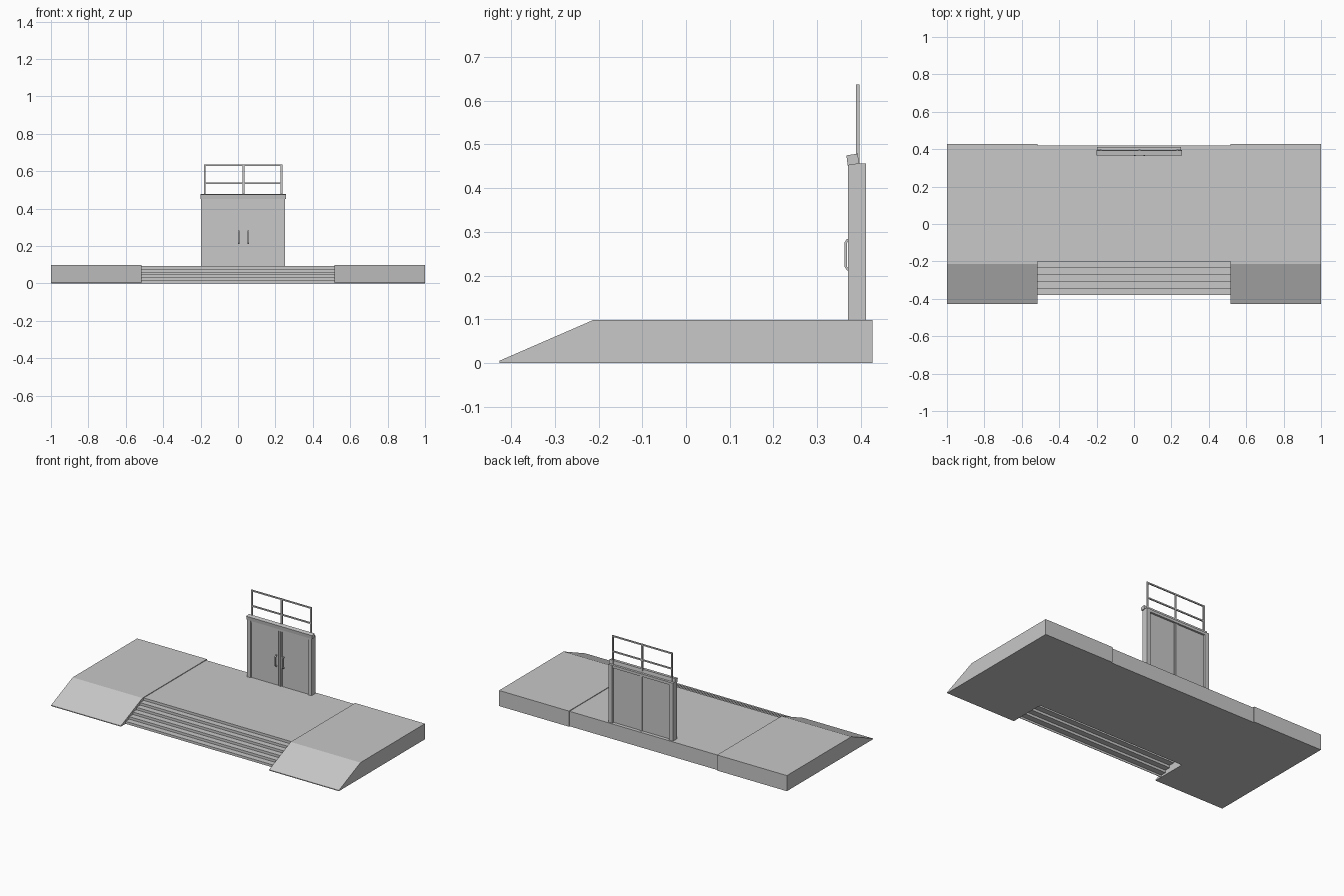
import bpy
import bmesh
from mathutils import Vector

cube = bpy.data.objects.get("Cube")
if cube:
    bpy.data.objects.remove(cube, do_unlink=True)

grey = bpy.data.materials.new("concrete grey")
grey.use_nodes = True
colour = (0.58, 0.58, 0.58, 1)
grey.diffuse_color = colour
grey.node_tree.nodes["Principled BSDF"].inputs["Base Color"].default_value = colour


def extrude_x(name, profile, x0, x1):
    """Extrude a closed (y, z) profile along x."""
    bm = bmesh.new()
    face = bm.faces.new([bm.verts.new((x0, y, z)) for y, z in profile])
    out = bmesh.ops.extrude_face_region(bm, geom=[face])
    moved = [v for v in out["geom"] if isinstance(v, bmesh.types.BMVert)]
    bmesh.ops.translate(bm, verts=moved, vec=Vector((x1 - x0, 0, 0)))
    bmesh.ops.recalc_face_normals(bm, faces=bm.faces)
    mesh = bpy.data.meshes.new(name)
    bm.to_mesh(mesh)
    bm.free()
    mesh.materials.append(grey)
    obj = bpy.data.objects.new(name, mesh)
    bpy.context.collection.objects.link(obj)
    return obj


def box(name, x0, x1, y0, y1, z0, z1):
    return extrude_x(name, [(y0, z0), (y1, z0), (y1, z1), (y0, z1)], x0, x1)


# Platform: sloped blocks at both ends, slightly lower landing between
INNER, TOP, LANDING = 0.515, 0.098, 0.094
STAIR_BACK, STAIR_FRONT = -0.2, -0.38
ramp = [(-0.427, 0), (0.427, 0), (0.427, TOP), (-0.213, TOP), (-0.427, 0.005)]
extrude_x("right_ramp_block", ramp, -1, -INNER)
extrude_x("left_ramp_block", ramp, INNER, 1)
box("landing", -INNER, INNER, STAIR_BACK, 0.42, 0, LANDING)

# Stairs: folded sheet of risers and treads, open underneath
TREADS, SHEET = 5, 0.003
run = (STAIR_BACK - STAIR_FRONT) / TREADS
rise = LANDING / (TREADS + 1)
upper = [(STAIR_FRONT, 0)]
for i in range(TREADS):
    y, z = STAIR_FRONT + i * run, (i + 1) * rise
    upper += [(y, z), (y + run, z)]
upper.append((STAIR_BACK, LANDING))
lower = [(y + SHEET, max(z - SHEET, 0)) for y, z in upper]
extrude_x("stairs", upper + lower[::-1], -INNER, INNER)

# Door frame, leaves and mullion
LEFT, RIGHT, MID = 0.251, -0.198, 0.029
box("right_jamb", RIGHT, RIGHT + 0.026, 0.371, 0.412, LANDING, 0.457)
box("left_jamb", LEFT - 0.026, LEFT, 0.371, 0.412, LANDING, 0.457)
box("door_lintel", RIGHT + 0.026, LEFT - 0.026, 0.373, 0.41, 0.44, 0.457)
box("right_door", RIGHT + 0.026, MID - 0.006, 0.378, 0.398, LANDING, 0.44)
box("left_door", MID + 0.006, LEFT - 0.026, 0.378, 0.398, LANDING, 0.44)
box("door_mullion", MID - 0.006, MID + 0.006, 0.374, 0.405, LANDING, 0.44)
for side, s in (("right", -1), ("left", 1)):
    a, b = sorted((MID + s * 0.009, MID + s * 0.014))
    box(side + "_door_edge", a, b, 0.375, 0.4, LANDING, 0.44)

# Slightly tilted header cap
header = [(0.37, 0.452), (0.396, 0.456), (0.393, 0.479), (0.367, 0.475)]
extrude_x("door_header", header, RIGHT - 0.002, LEFT + 0.006)

# D-shaped pull handles
for side, s in (("right", -1), ("left", 1)):
    x = MID + s * 0.025
    outer = [(0.379, 0.212), (0.368, 0.212), (0.363, 0.22),
             (0.363, 0.276), (0.368, 0.284), (0.379, 0.284)]
    inner = [(0.379, 0.278), (0.37, 0.278), (0.368, 0.274),
             (0.368, 0.222), (0.37, 0.218), (0.379, 0.218)]
    extrude_x(side + "_handle", outer + inner, x - 0.004, x + 0.004)

# Railing above the header
R0, R1, W, Y0, Y1 = -0.182, 0.237, 0.009, 0.389, 0.397
for name, x in (("right", R0), ("middle", MID - W / 2), ("left", R1 - W)):
    box(name + "_rail_post", x, x + W, Y0, Y1, 0.455, 0.637)
for name, z in (("lower", 0.532), ("top", 0.628)):
    box(name + "_rail", R0, R1, Y0 + 0.0005, Y1 - 0.0005, z, z + 0.0085)
